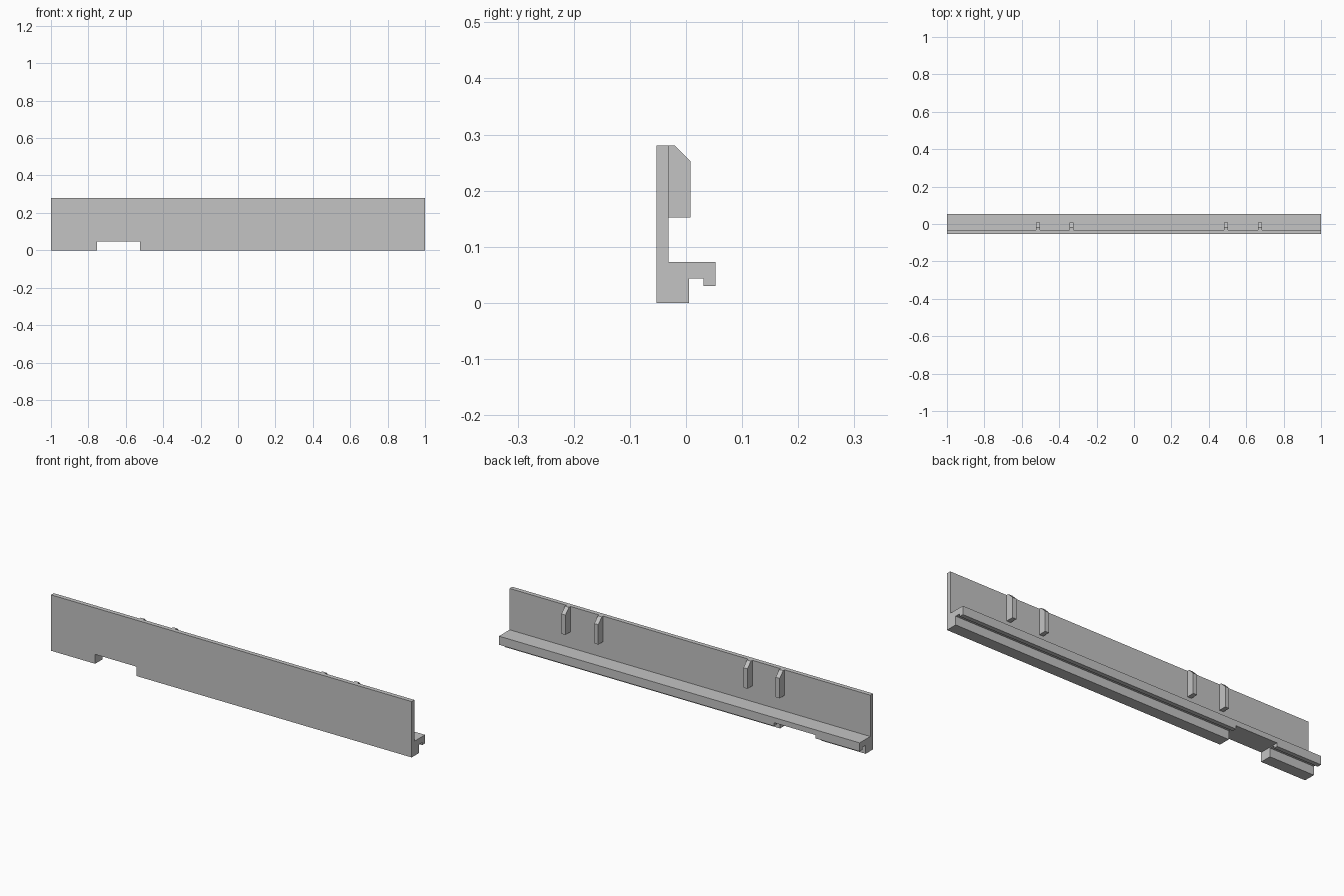
import bpy
import bmesh

cube = bpy.data.objects.get("Cube")
if cube:
    bpy.data.objects.remove(cube)

grey = bpy.data.materials.new("light grey")
grey.use_nodes = True
colour = (0.55, 0.55, 0.55, 1)
grey.diffuse_color = colour
grey.node_tree.nodes["Principled BSDF"].inputs["Base Color"].default_value = colour


def extrude_profile(name, profile, x0, x1):
    """Extrude a (y, z) outline along x."""
    bm = bmesh.new()
    face = bm.faces.new([bm.verts.new((x0, y, z)) for y, z in profile])
    result = bmesh.ops.extrude_face_region(bm, geom=[face])
    verts = [v for v in result["geom"] if isinstance(v, bmesh.types.BMVert)]
    bmesh.ops.translate(bm, verts=verts, vec=(x1 - x0, 0, 0))
    bmesh.ops.recalc_face_normals(bm, faces=bm.faces[:])
    mesh = bpy.data.meshes.new(name)
    bm.to_mesh(mesh)
    bm.free()
    mesh.materials.append(grey)
    obj = bpy.data.objects.new(name, mesh)
    bpy.context.collection.objects.link(obj)
    return obj


# Upright panel with a foot and a hooked ledge along the back
FRONT, WALL, TOP = -0.053, -0.031, 0.28
rail = extrude_profile("panel_with_ledge", [
    (FRONT, 0), (0.005, 0), (0.005, 0.043), (0.031, 0.043), (0.031, 0.03),
    (0.053, 0.03), (0.053, 0.073), (WALL, 0.073), (WALL, TOP), (FRONT, TOP),
], -1, 1)

# Notch through the lower edge
cutter = extrude_profile("notch_cutter", [
    (-0.2, -0.1), (0.2, -0.1), (0.2, 0.047), (-0.2, 0.047)], -0.755, -0.525)
cutter.hide_render = True
notch = rail.modifiers.new("notch", "BOOLEAN")
notch.operation = "DIFFERENCE"
notch.solver = "EXACT"
notch.object = cutter
bpy.context.view_layer.objects.active = rail
rail.select_set(True)
bpy.ops.object.modifier_apply(modifier=notch.name)
bpy.data.objects.remove(cutter)

# Chamfered ribs on the back of the panel
for i, x in enumerate((-0.514, -0.335, 0.492, 0.674)):
    extrude_profile(f"rib_{i + 1}", [
        (WALL, 0.152), (0.008, 0.152), (0.008, 0.252), (-0.02, TOP), (WALL, TOP),
    ], x - 0.011, x + 0.011)
